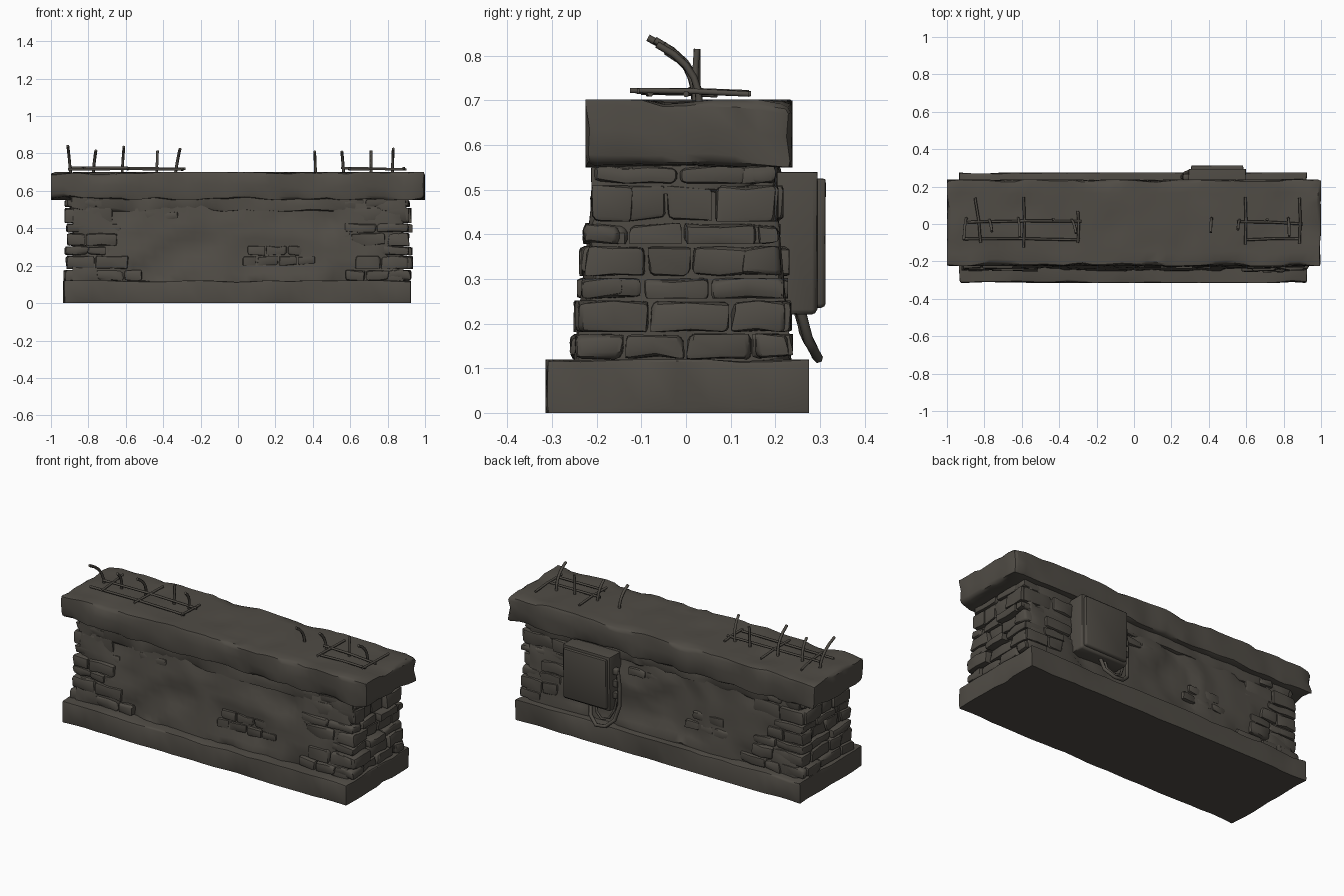
import bpy
import bmesh
import random
from mathutils import Vector, noise

random.seed(7)
cube = bpy.data.objects.get("Cube")
if cube:
    bpy.data.objects.remove(cube, do_unlink=True)

stone_mat = bpy.data.materials.new("weathered_stone")
stone_mat.use_nodes = True
COLOR = (0.08, 0.072, 0.06, 1)
stone_mat.diffuse_color = COLOR
for node in stone_mat.node_tree.nodes:
    if node.type == "BSDF_PRINCIPLED":
        node.inputs["Base Color"].default_value = COLOR
        node.inputs["Roughness"].default_value = 0.9


def add(name, data):
    data.materials.append(stone_mat)
    ob = bpy.data.objects.new(name, data)
    bpy.context.collection.objects.link(ob)
    return ob


def rough_block(bm, lo, hi, r, step, amp, chip=0.6, freq=7, warp=None):
    """Rounded block cut into a grid, with chipped edges and dented faces."""
    lo, hi = Vector(lo), Vector(hi)
    part = bmesh.new()
    bmesh.ops.create_cube(part, size=1)
    for v in part.verts:
        v.co = Vector((lo[i] + (v.co[i] + 0.5) * (hi[i] - lo[i]) for i in range(3)))
    for i in range(3):
        a, b = lo[i] + r, hi[i] - r
        n = max(1, round((b - a) / step))
        for k in range(n + 1):
            co, no = Vector(lo), Vector((0, 0, 0))
            co[i], no[i] = a + (b - a) * k / n, 1
            bmesh.ops.bisect_plane(part, geom=part.verts[:] + part.edges[:] + part.faces[:],
                                   plane_co=co, plane_no=no)
    limit = min(hi - lo) * 0.45
    for v in part.verts:
        p = v.co.copy()
        on_floor = p.z < 0.001
        rr = min(limit, max(r * 0.3, r * (1 + chip * 2 * noise.noise(p * freq * 1.7))))
        core = Vector((min(max(p[i], lo[i] + rr), hi[i] - rr) for i in range(3)))
        d = p - core
        if d.length > 1e-5:
            p = core + d.normalized() * rr
        p += noise.noise_vector(p * freq) * amp
        p = Vector((min(max(p[i], lo[i]), hi[i]) for i in range(3)))
        if on_floor:
            p.z = 0
        v.co = warp(p) if warp else p
    mesh = bpy.data.meshes.new("part")
    part.to_mesh(mesh)
    part.free()
    bm.from_mesh(mesh)
    bpy.data.meshes.remove(mesh)


def finish(name, bm):
    mesh = bpy.data.meshes.new(name)
    bmesh.ops.recalc_face_normals(bm, faces=bm.faces[:])
    bm.to_mesh(mesh)
    bm.free()
    return add(name, mesh)


def block(name, lo, hi, r, step, amp, **kw):
    bm = bmesh.new()
    rough_block(bm, lo, hi, r, step, amp, **kw)
    return finish(name, bm)


def tube(name, points, radius):
    curve = bpy.data.curves.new(name, "CURVE")
    curve.dimensions = "3D"
    curve.bevel_depth, curve.bevel_resolution = radius, 1
    curve.use_fill_caps = True
    spline = curve.splines.new("POLY")
    spline.points.add(len(points) - 1)
    for pt, co in zip(spline.points, points):
        pt.co = (*co, 1)
    return add(name, curve)


# Wall faces lean inward with height
def wall_y(side, z):
    t = (z - 0.12) / 0.44
    return -0.252 + 0.05 * t if side < 0 else 0.236 - 0.04 * t


def lean(p):
    side = -1 if p.y < 0 else 1
    p.y *= abs(wall_y(side, p.z)) / 0.25
    # broken plaster: pieces fallen away from the surface
    patch = noise.noise(Vector((p.x * 3.5, side * 4, p.z * 5)))
    if patch > 0.12 or (0 < p.x < 0.35 and 0.19 < p.z < 0.31):
        p.y -= side * 0.016
    return p


# Plinth, wall core, broken course and cap
block("plinth", (-0.935, -0.315, 0), (0.925, 0.275, 0.12), 0.012, 0.07, 0.014)
block("wall_core", (-0.885, -0.25, 0.1), (0.885, 0.25, 0.57), 0.02, 0.045, 0.022, warp=lean)
block("upper_course", (-0.9, -0.212, 0.49), (0.9, 0.205, 0.58), 0.02, 0.05, 0.03, chip=1)
block("cap", (-1, -0.225, 0.55), (1, 0.238, 0.702), 0.022, 0.05, 0.02, chip=0.9)

# Stones at the corners and along both ends, laid in courses
bm = bmesh.new()
z = 0.12
while z < 0.53:
    h = min(random.uniform(0.05, 0.085), 0.56 - z)
    zm = z + h / 2
    for sx in (-1, 1):
        for sy in (-1, 1):
            x, stop = 0.915, random.uniform(0.55, 0.76)
            while x > stop:
                w = random.uniform(0.09, 0.19)
                y_out = abs(wall_y(sy, zm)) + random.uniform(-0.006, 0.016)
                xs = sorted((sx * x, sx * (x - w)))
                ys = sorted((sy * y_out, sy * (y_out - 0.09)))
                rough_block(bm, (xs[0], ys[0], z), (xs[1], ys[1], z + h - 0.004),
                            0.014, 0.06, 0.012, freq=14)
                x -= w + 0.004
        y, y_end = wall_y(-1, zm), wall_y(1, zm)
        while y < y_end - 0.03:
            w = min(random.uniform(0.09, 0.2), y_end - y)
            x_out = random.uniform(0.9, 0.935)
            xs = sorted((sx * x_out, sx * 0.8))
            rough_block(bm, (xs[0], y, z), (xs[1], y + w - 0.004, z + h - 0.004),
                        0.014, 0.06, 0.012, freq=14)
            y += w
    z += h
finish("corner_stones", bm)

# Stones showing through gaps in the plaster
bm = bmesh.new()
for side, x0, x1, z0 in ((-1, 0.02, 0.33, 0.2), (-1, 0.05, 0.3, 0.255), (-1, -0.5, -0.32, 0.44),
                         (1, -0.45, -0.15, 0.22), (1, -0.4, -0.2, 0.28), (1, 0, 0.2, 0.42)):
    x = x0
    while x < x1:
        w = random.uniform(0.07, 0.12)
        y_out = abs(wall_y(side, z0 + 0.025)) + random.uniform(-0.006, 0.004)
        ys = sorted((side * y_out, side * (y_out - 0.06)))
        rough_block(bm, (x, ys[0], z0), (x + w, ys[1], z0 + 0.05), 0.013, 0.05, 0.01, freq=14)
        x += w + 0.005
finish("exposed_stones", bm)

# Utility box on the back, with door, side fittings and cables
block("utility_box", (0.29, 0.19, 0.22), (0.6, 0.295, 0.54), 0.012, 0.2, 0.003)
block("utility_box_door", (0.305, 0.28, 0.235), (0.585, 0.313, 0.525), 0.01, 0.2, 0.002)
for i, zc in enumerate((0.31, 0.38, 0.45)):
    block(f"box_fitting_{i + 1}", (0.262, 0.235, zc - 0.018), (0.295, 0.268, zc + 0.018),
          0.006, 0.1, 0)
tube("large_cable", [(0.27, 0.25, 0.45), (0.258, 0.25, 0.36), (0.258, 0.252, 0.25),
                     (0.275, 0.272, 0.17), (0.32, 0.292, 0.128), (0.38, 0.296, 0.122),
                     (0.43, 0.275, 0.16), (0.445, 0.255, 0.235)], 0.011)
tube("small_cable", [(0.27, 0.25, 0.32), (0.29, 0.25, 0.22), (0.315, 0.265, 0.17),
                     (0.36, 0.272, 0.155), (0.4, 0.26, 0.18), (0.41, 0.25, 0.235)], 0.007)

# Reinforcement bars lying on the cap: start, end
lying = [((-0.91, -0.08, 0.715), (-0.29, -0.085, 0.715)),
         ((-0.89, 0.01, 0.724), (-0.28, 0.015, 0.718)),
         ((-0.85, 0.14, 0.717), (-0.82, -0.1, 0.722)),
         ((-0.59, 0.145, 0.715), (-0.59, -0.125, 0.722)),
         ((-0.3, 0.07, 0.712), (-0.3, -0.1, 0.718)),
         ((0.59, -0.085, 0.715), (0.89, -0.08, 0.715)),
         ((0.55, 0.012, 0.722), (0.9, 0, 0.714)),
         ((0.595, 0.145, 0.714), (0.595, -0.11, 0.72)),
         ((0.885, 0.14, 0.714), (0.885, -0.105, 0.722))]
for i, (a, b) in enumerate(lying):
    mid = (Vector(a) + Vector(b)) / 2 + Vector((0.004, 0.004, 0.002))
    tube(f"lying_bar_{i + 1}", [a, mid, b], 0.007)

# Upright bars bending toward the front: base x, base y, top x, top y, top z
upright = [(-0.895, 0.03, -0.91, -0.085, 0.84), (-0.775, 0.02, -0.76, -0.04, 0.815),
           (-0.62, 0.03, -0.61, -0.07, 0.835), (-0.435, 0.025, -0.43, 0.025, 0.815),
           (-0.335, 0.02, -0.31, -0.05, 0.825), (0.415, 0.03, 0.41, -0.045, 0.81),
           (0.565, 0.02, 0.555, -0.03, 0.81), (0.712, 0.02, 0.712, 0.025, 0.815),
           (0.825, 0.03, 0.83, -0.065, 0.825)]
for i, (bx, by, tx, ty, tz) in enumerate(upright):
    path = []
    for k in range(6):
        t = k / 5
        path.append((bx + (tx - bx) * t, by + (ty - by) * t ** 2.2,
                     0.69 + (tz - 0.69) * (1.25 * t - 0.25 * t * t)))
    tube(f"upright_bar_{i + 1}", path, 0.008)

# Soft shading with crisp broken edges
bpy.context.view_layer.update()
meshes = [o for o in bpy.context.scene.objects if o.type == "MESH"]
for o in bpy.context.scene.objects:
    o.select_set(o.type == "MESH")
bpy.context.view_layer.objects.active = meshes[0]
bpy.ops.object.shade_smooth_by_angle(angle=0.6)
